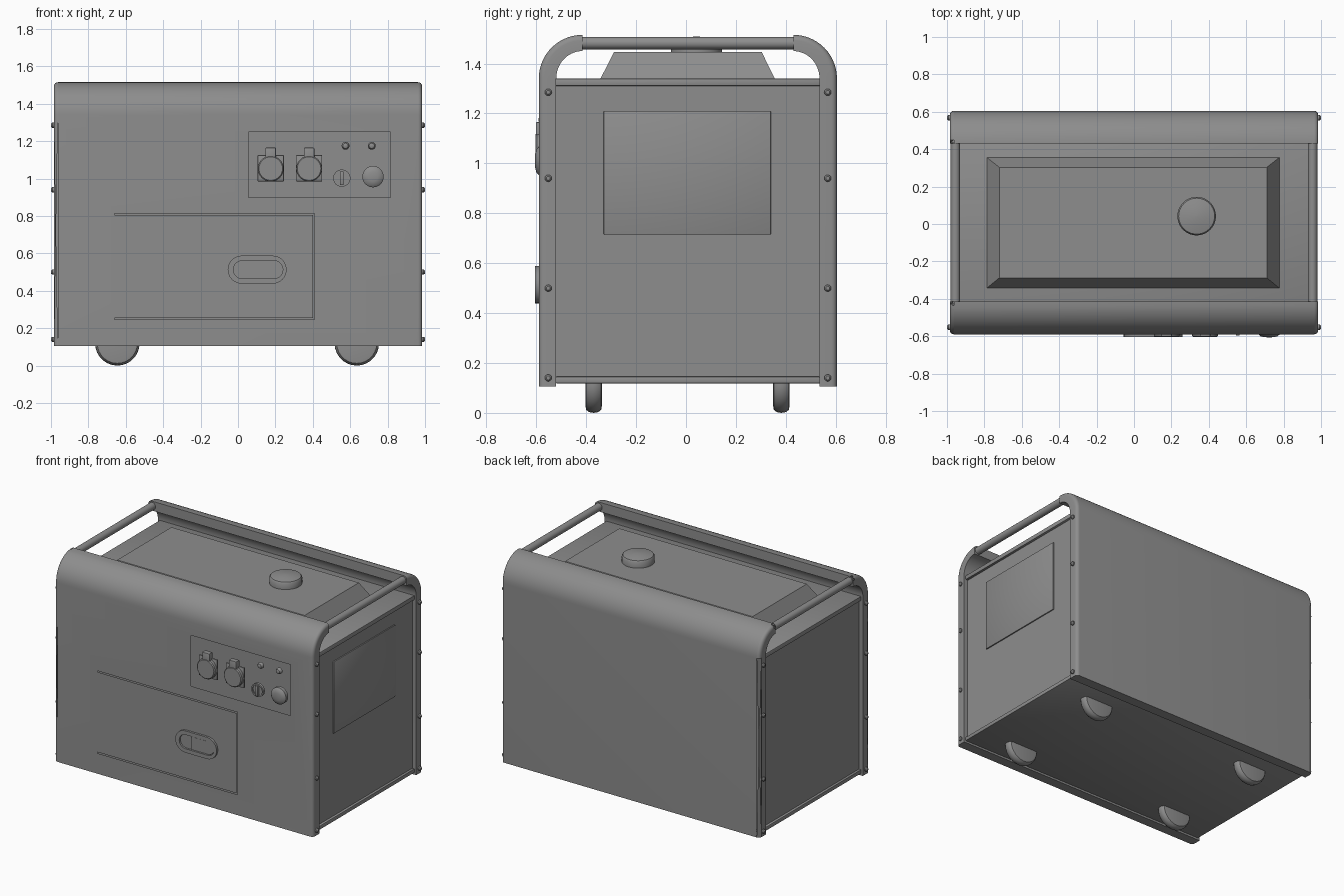
import bpy, bmesh, math
from mathutils import Matrix, Vector

if "Cube" in bpy.data.objects:
    bpy.data.objects.remove(bpy.data.objects["Cube"], do_unlink=True)

grey = bpy.data.materials.new("plain_grey")
grey.use_nodes = True
GREY = (0.27, 0.27, 0.27, 1)
grey.diffuse_color = GREY
grey.node_tree.nodes["Principled BSDF"].inputs["Base Color"].default_value = GREY


def finish(name, bm, smooth=True):
    bmesh.ops.recalc_face_normals(bm, faces=bm.faces[:])
    mesh = bpy.data.meshes.new(name)
    bm.to_mesh(mesh)
    bm.free()
    obj = bpy.data.objects.new(name, mesh)
    bpy.context.collection.objects.link(obj)
    mesh.materials.append(grey)
    if smooth:
        shade(obj)
    return obj


def shade(obj):
    bpy.ops.object.select_all(action='DESELECT')
    obj.select_set(True)
    bpy.context.view_layer.objects.active = obj
    bpy.ops.object.shade_smooth_by_angle(angle=math.radians(35))


def box(name, x, y, z, bevel=0):
    """Box from three (low, high) ranges."""
    bm = bmesh.new()
    bmesh.ops.create_cube(bm, size=1)
    for v in bm.verts:
        v.co = Vector([(lo + hi) / 2 + c * (hi - lo) for c, (lo, hi) in zip(v.co, (x, y, z))])
    if bevel:
        bmesh.ops.bevel(bm, geom=bm.edges[:], offset=bevel, segments=2, affect='EDGES', profile=0.5)
    return finish(name, bm)


def turned(name, profile, at, axis, steps=32):
    """Lathe (radius, height) pairs about an axis through a point."""
    bm = bmesh.new()
    rings = []
    for r, h in profile:
        rings.append([bm.verts.new((r * math.cos(2 * math.pi * i / steps),
                                    r * math.sin(2 * math.pi * i / steps), h)) for i in range(steps)])
    for a, b in zip(rings, rings[1:]):
        for i in range(steps):
            j = (i + 1) % steps
            bm.faces.new((a[i], a[j], b[j], b[i]))
    bm.faces.new(rings[0])
    bm.faces.new(rings[-1])
    turn = Vector((0, 0, 1)).rotation_difference(Vector(axis)).to_matrix().to_4x4()
    bm.transform(Matrix.Translation(at) @ turn)
    return finish(name, bm)


def stadium(name, x0, x1, z, r, y0, y1):
    """Pill-shaped slab facing the front."""
    bm = bmesh.new()
    pts = []
    for cx, start in ((x1 - r, -90), (x0 + r, 90)):
        for i in range(13):
            a = math.radians(start + i * 15)
            pts.append(bm.verts.new((cx + r * math.cos(a), y0, z + r * math.sin(a))))
    face = bm.faces.new(pts)
    out = bmesh.ops.extrude_face_region(bm, geom=[face])
    bmesh.ops.translate(bm, vec=(0, y1 - y0, 0), verts=[g for g in out["geom"] if isinstance(g, bmesh.types.BMVert)])
    return finish(name, bm)


def cut(obj, cutter):
    cutter.hide_render = True
    mod = obj.modifiers.new("cut", 'BOOLEAN')
    mod.operation, mod.solver, mod.object = 'DIFFERENCE', 'EXACT', cutter
    bpy.ops.object.select_all(action='DESELECT')
    obj.select_set(True)
    bpy.context.view_layer.objects.active = obj
    bpy.ops.object.modifier_apply(modifier=mod.name)
    bpy.data.objects.remove(cutter, do_unlink=True)


W, BOTTOM, BEND = 0.985, 0.105, 1.34


def shell(name, side, y_out):
    """Curved sheet: a thick wall that rolls over at the top."""
    outer, inner = [(y_out, BOTTOM)], [(y_out - 0.07, BOTTOM)]
    for i in range(15):
        a = math.pi / 2 * i / 14
        outer.append((y_out - 0.175 * (1 - math.cos(a)), BEND + 0.175 * math.sin(a)))
        inner.append((y_out - 0.175 + 0.105 * math.cos(a), BEND + 0.11 * math.sin(a)))
    loop = outer + inner[::-1]
    bm = bmesh.new()
    ends = [[bm.verts.new((x, side * y, z)) for y, z in loop] for x in (-W, W)]
    for i in range(len(loop)):
        j = (i + 1) % len(loop)
        bm.faces.new((ends[0][i], ends[0][j], ends[1][j], ends[1][i]))
    rim = []
    n = len(outer)
    for ring in ends:
        for i in range(n - 1):
            k = len(loop) - 1 - i
            bm.faces.new((ring[i], ring[i + 1], ring[k - 1], ring[k]))
            rim.append(bm.edges.get((ring[i], ring[i + 1])))
    bmesh.ops.bevel(bm, geom=rim, offset=0.022, segments=4, affect='EDGES', profile=0.5)
    return finish(name, bm, smooth=False)


# Wrap-around shells, with the control recess and door seams cut in the front
FRONT = -0.59
front_shell = shell("front_shell", -1, -FRONT)
back_shell = shell("back_shell", 1, 0.605)
cut(front_shell, box("panel_cutter", (0.055, 0.815), (-0.7, FRONT + 0.022), (0.9, 1.25)))
seam = (-0.7, FRONT + 0.012)
for z in (0.81, 0.25):
    cut(front_shell, box("seam_cutter", (-0.66, 0.408), seam, (z - 0.004, z + 0.004)))
cut(front_shell, box("seam_cutter", (0.402, 0.41), seam, (0.246, 0.814)))
for s in (front_shell, back_shell):
    shade(s)

# Enclosure between the shells
box("body", (-0.955, 0.955), (-0.53, 0.545), (0.125, 1.325))
box("top_plate", (-0.972, 0.972), (-0.522, 0.537), (1.31, 1.34), 0.004)
box("base_plate", (-0.972, 0.972), (-0.522, 0.537), (0.118, 0.145), 0.004)
box("side_vent_panel", (0.95, 0.963), (-0.33, 0.34), (0.715, 1.21), 0.003)

# Fuel tank with sloping sides
bm = bmesh.new()
low = [bm.verts.new((x, y, 1.335)) for x, y in ((-0.79, -0.345), (0.78, -0.345), (0.78, 0.358), (-0.79, 0.358))]
top = [bm.verts.new((x, y, 1.447)) for x, y in ((-0.72, -0.288), (0.71, -0.288), (0.71, 0.303), (-0.72, 0.303))]
bm.faces.new(low)
bm.faces.new(top)
for i in range(4):
    j = (i + 1) % 4
    bm.faces.new((low[i], low[j], top[j], top[i]))
finish("fuel_tank", bm)
turned("fuel_cap", [(0.103, 0), (0.103, 0.04), (0.096, 0.05), (0.05, 0.06), (0.005, 0.063)],
       (0.335, 0.042, 1.445), (0, 0, 1), 40)

# Carry bars, shell screws and half-hidden wheels on both sides
for sx, tag in ((1, "left"), (-1, "right")):
    turned("carry_bar_" + tag, [(0.025, 0), (0.025, 0.86)], (sx * 0.955, -0.425, 1.482), (0, 1, 0), 20)
    for y in (-0.552, 0.568):
        for z in (0.14, 0.5, 0.94, 1.285):
            turned("shell_screw_" + tag, [(0.014, 0), (0.014, 0.013), (0.008, 0.02)],
                   (sx * (W - 0.005), y, z), (sx, 0, 0), 12)
    for y in (-0.37, 0.382):
        turned("wheel_" + tag, [(0.09, -0.033), (0.107, -0.03), (0.116, -0.018), (0.119, 0),
                                (0.116, 0.018), (0.107, 0.03), (0.09, 0.033)],
               (-0.005 + sx * 0.64, y, 0.119), (0, 1, 0), 28)

# Power sockets with hinged lids
P = FRONT + 0.024
for x in (0.175, 0.38):
    box("socket_plate", (x - 0.07, x + 0.07), (P - 0.012, P), (0.985, 1.125), 0.003)
    turned("socket_lid", [(0.069, 0), (0.069, 0.032), (0.063, 0.038)], (x, P, 1.053), (0, -1, 0))
    box("socket_hinge", (x - 0.028, x + 0.028), (P - 0.036, P), (1.08, 1.165), 0.004)

# Indicator buttons, rotary switch and round knob
for x in (0.575, 0.715):
    turned("indicator", [(0.021, 0), (0.021, 0.012), (0.014, 0.022), (0.004, 0.025)], (x, P, 1.175), (0, -1, 0), 20)
turned("switch_ring", [(0.046, 0), (0.046, 0.018), (0.036, 0.018), (0.036, 0.01)], (0.555, P, 1.002), (0, -1, 0))
box("switch_bar", (0.545, 0.565), (P - 0.03, P), (0.965, 1.038), 0.003)
turned("round_knob", [(0.057, 0), (0.057, 0.024), (0.046, 0.034), (0.025, 0.039), (0.004, 0.04)],
       (0.722, P, 1.01), (0, -1, 0))

# Recessed door latch
latch = stadium("latch_surround", -0.055, 0.26, 0.513, 0.075, FRONT - 0.015, FRONT + 0.005)
cut(latch, stadium("latch_cutter", -0.025, 0.24, 0.513, 0.048, FRONT - 0.1, FRONT - 0.002))
shade(latch)
stadium("latch_paddle", 0.06, 0.236, 0.513, 0.044, FRONT - 0.009, FRONT)
box("latch_grip", (0.06, 0.12), (FRONT - 0.009, FRONT), (0.469, 0.557))
